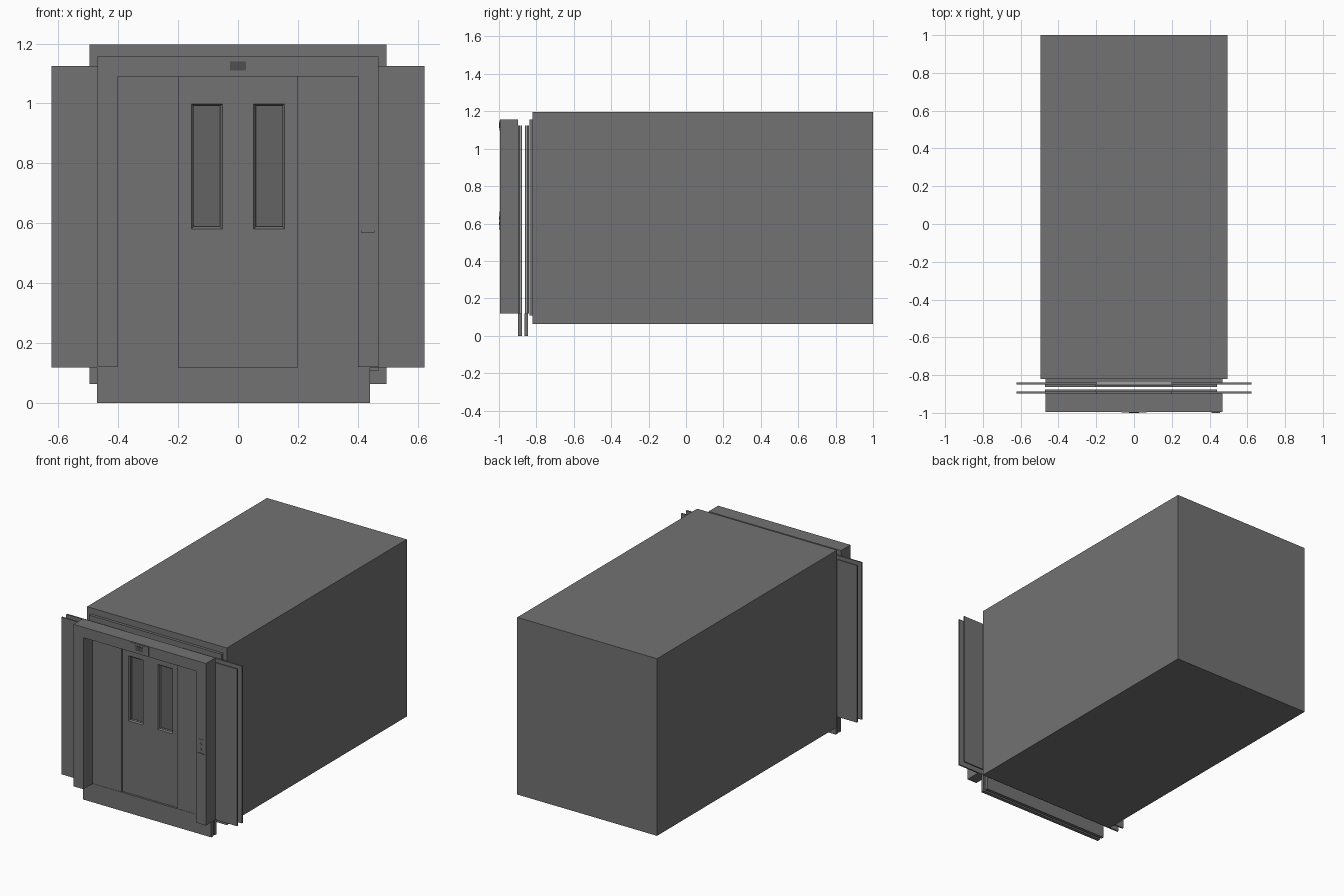
import bpy, bmesh, math
from mathutils import Vector

if "Cube" in bpy.data.objects:
    bpy.data.objects.remove(bpy.data.objects["Cube"])


def material(name, c):
    m = bpy.data.materials.new(name)
    m.diffuse_color = (c, c, c, 1)
    m.use_nodes = True
    m.node_tree.nodes["Principled BSDF"].inputs["Base Color"].default_value = m.diffuse_color
    return m


steel = material("dark_steel", 0.17)
glass = material("dark_glass", 0.125)
screen = material("screen", 0.08)


def finish(name, bm, mat):
    bmesh.ops.recalc_face_normals(bm, faces=bm.faces)
    me = bpy.data.meshes.new(name)
    bm.to_mesh(me)
    bm.free()
    ob = bpy.data.objects.new(name, me)
    bpy.context.scene.collection.objects.link(ob)
    me.materials.append(mat)
    return ob


def box(name, x, y, z, mat=steel):
    bm = bmesh.new()
    bmesh.ops.create_cube(bm, size=1)
    for v in bm.verts:
        v.co = Vector([(r[0] + r[1]) / 2 + c * (r[1] - r[0]) for c, r in zip(v.co, (x, y, z))])
    return finish(name, bm, mat)


def prism(name, profile, y, mat=steel):
    """Extrude an XZ outline between two y values."""
    bm = bmesh.new()
    face = bm.faces.new([bm.verts.new((px, y[0], pz)) for px, pz in profile])
    ext = bmesh.ops.extrude_face_region(bm, geom=[face])["geom"]
    for v in ext:
        if isinstance(v, bmesh.types.BMVert):
            v.co.y = y[1]
    return finish(name, bm, mat)


def button(name, x, z, r, y):
    n = 16
    return prism(name, [(x + r * math.cos(2 * math.pi * i / n), z + r * math.sin(2 * math.pi * i / n))
                        for i in range(n)], y)


def cut(ob, cutter):
    mod = ob.modifiers.new("opening", 'BOOLEAN')
    mod.operation = 'DIFFERENCE'
    mod.solver = 'EXACT'
    mod.object = cutter
    cutter.hide_render = True
    cutter.hide_set(True)
    cutter.display_type = 'WIRE'


def doorway(w, top, bottom, inner, inner_top):
    """Outline of an upside-down U."""
    return [(-w, bottom), (-w, top), (w, top), (w, bottom),
            (inner, bottom), (inner, inner_top), (-inner, inner_top), (-inner, bottom)]


# Hollow cabin, open towards the doors
cabin = box("cabin", (-0.495, 0.495), (-0.82, 1.0), (0.063, 1.197))
cut(cabin, box("cabin_cutter", (-0.48, 0.48), (-0.805, 0.985), (0.08, 1.18)))
cut(cabin, box("cabin_door_cutter", (-0.4, 0.4), (-0.84, -0.79), (0.12, 1.09)))

# Landing door surround and cabin door surround
prism("landing_frame", doorway(0.469, 1.157, 0.12, 0.40, 1.09), (-0.994, -0.898))
prism("cabin_frame", doorway(0.469, 1.157, 0.107, 0.40, 1.09), (-0.838, -0.82))

# Sill aprons below each pair of doors
box("landing_sill", (-0.47, 0.44), (-0.899, -0.877), (0, 0.119))
box("cabin_sill", (-0.47, 0.44), (-0.864, -0.844), (0, 0.119))

# Telescoping doors: outer wings and windowed centre leaves
for kind, wing_y, leaf_y in (("landing", (-0.897, -0.888), (-0.886, -0.876)),
                             ("cabin", (-0.849, -0.840), (-0.862, -0.852))):
    for side, s in (("left", -1), ("right", 1)):
        box(f"{kind}_outer_door_{side}", sorted((s * 0.198, s * 0.622)), wing_y, (0.119, 1.125))
        leaf = box(f"{kind}_inner_door_{side}", sorted((0, s * 0.203)), leaf_y, (0.119, 1.125))
        # Window opening flaring towards the outside
        cx = s * 0.104
        cutter = box(f"{kind}_window_cutter_{side}", (cx - 0.043, cx + 0.043),
                     (leaf_y[0] - 0.002, leaf_y[1] + 0.002), (0.59, 0.99))
        for v in cutter.data.vertices:
            if v.co.y < leaf_y[0]:
                v.co.x += math.copysign(0.01, v.co.x - cx)
                v.co.z += math.copysign(0.01, v.co.z - 0.79)
        cut(leaf, cutter)
        if kind == "cabin":
            box(f"window_pane_{side}", (cx - 0.048, cx + 0.048), (-0.857, -0.854), (0.585, 0.997), glass)

# Floor indicator above the doors
box("indicator_plate", (-0.065, 0.065), (-0.997, -0.99), (1.097, 1.152))
box("indicator_screen", (-0.026, 0.026), (-1.0, -0.995), (1.11, 1.14), screen)

# Call panel with two buttons and a lower lip
box("call_plate", (0.411, 0.455), (-0.996, -0.99), (0.57, 0.663))
box("call_plate_lip", (0.411, 0.455), (-1.0, -0.99), (0.569, 0.575))
for i, z in enumerate((0.60, 0.63)):
    button(f"call_button_{i + 1}", 0.433, z, 0.008, (-1.0, -0.994))
